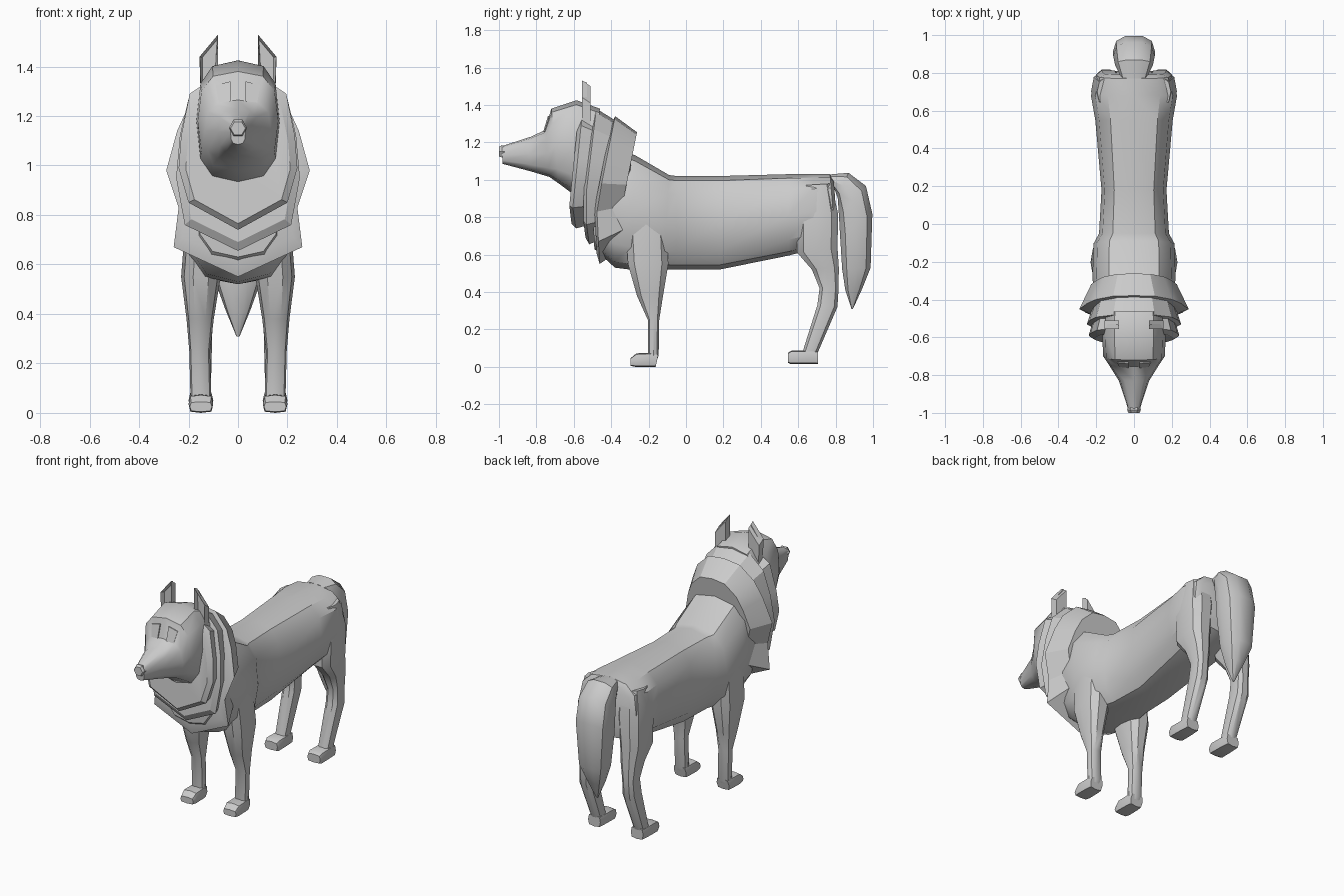
import bpy, bmesh, math


def finish(name, bm, angle=30, mirror=False):
    bmesh.ops.recalc_face_normals(bm, faces=bm.faces)
    me = bpy.data.meshes.new(name)
    bm.to_mesh(me)
    bm.free()
    ob = bpy.data.objects.new(name, me)
    bpy.context.collection.objects.link(ob)
    if mirror:
        ob.modifiers.new("mirror", 'MIRROR').use_mirror_merge = False
    bpy.ops.object.select_all(action='DESELECT')
    bpy.context.view_layer.objects.active = ob
    ob.select_set(True)
    if angle:
        bpy.ops.object.shade_smooth_by_angle(angle=math.radians(angle))
    return ob


def skin(bm, rings):
    # join closed rings of points and cap both ends
    vs = [[bm.verts.new(p) for p in r] for r in rings]
    for a, b in zip(vs, vs[1:]):
        for i in range(len(a)):
            j = (i + 1) % len(a)
            bm.faces.new((a[i], a[j], b[j], b[i]))
    bm.faces.new(vs[0])
    bm.faces.new(vs[-1])


def section(y0, z0, y1, z1, hw, xc=0, n=12, e=0.8):
    # rounded section spanning two side-view points, with half width hw
    pts = []
    for i in range(n):
        t = math.tau * i / n
        c, s = math.cos(t), math.sin(t)
        c = math.copysign(abs(c) ** e, c)
        s = math.copysign(abs(s) ** e, s)
        pts.append((xc + hw * c, (y0 + y1) / 2 + (y0 - y1) / 2 * s,
                    (z0 + z1) / 2 + (z0 - z1) / 2 * s))
    return pts


def loft(name, secs, n=12, e=0.8, angle=35, mirror=False):
    bm = bmesh.new()
    skin(bm, [section(*s, n=n, e=e) for s in secs])
    return finish(name, bm, angle, mirror)


def ruff(name, half, slope, steps):
    # tilted fur collar: outline swept through (y, scale) steps
    outline = half + [(-x, z) for x, z in reversed(half[1:-1])]
    rings = []
    for y0, k in steps:
        ring = []
        for x, z in outline:
            zz = 0.95 + (z - 0.95) * k
            ring.append((x * k, y0 + slope * (zz - 1) + 0.25 * max(0, 0.85 - zz), zz))
        rings.append(ring)
    bm = bmesh.new()
    skin(bm, rings)
    return finish(name, bm, 25)


# Torso from chest to rump
loft("torso", [
    (-.51, 1.10, -.49, .63, .17), (-.40, 1.18, -.38, .53, .21),
    (-.27, 1.13, -.30, .52, .22), (-.09, 1.025, -.12, .52, .215),
    (-.05, 1.02, -.05, .52, .185), (.18, 1.02, .18, .52, .172),
    (.55, 1.03, .55, .595, .205), (.68, 1.03, .68, .63, .228),
    (.77, 1.03, .80, .66, .20), (.79, 1.0, .81, .72, .17)], e=.72)

# Layered fur ruff
ruff("rear_ruff", [(0, 1.34), (.11, 1.325), (.2, 1.24), (.246, 1.14), (.29, .98),
                   (.24, .83), (.26, .67), (0, .55)], .2,
     [(-.46, .86), (-.447, 1), (-.313, .78)])
ruff("middle_ruff", [(0, 1.38), (.11, 1.36), (.2, 1.27), (.235, 1.12), (.25, .95),
                     (.215, .76), (0, .655)], .12,
     [(-.54, .88), (-.525, 1), (-.42, .86)])
ruff("front_ruff", [(0, 1.35), (.12, 1.34), (.195, 1.29), (.23, 1.12), (.24, .99),
                    (.2, .85), (0, .74)], .1,
     [(-.61, .88), (-.59, 1), (-.49, .88)])

# Head and snout
loft("head", [
    (-.985, 1.18, -.98, 1.085, .03), (-.83, 1.23, -.83, 1.045, .08),
    (-.755, 1.265, -.73, 1.015, .135), (-.72, 1.38, -.68, .98, .163),
    (-.585, 1.425, -.62, .935, .168), (-.46, 1.38, -.52, .92, .165)], e=.7, angle=40)
loft("nose", [(-1.0, 1.18, -1.0, 1.12, .03), (-.985, 1.19, -.985, 1.115, .036),
              (-.97, 1.185, -.97, 1.115, .034)], n=6, e=1, angle=20)

# Eye panels
bm = bmesh.new()
eye = [(.03, 1.26), (.078, 1.255), (.09, 1.325), (.03, 1.34)]
skin(bm, [[(x, y - .3 * (z - 1.3) * -1 + .15 * x, z) for x, z in eye] for y in (-.755, -.69)])
finish("eye", bm, 0, True)

# Ears: slanted plates with a hollow front
bm = bmesh.new()
ear = [(.09, 1.28), (.15, 1.28), (.155, 1.44), (.08, 1.53), (.08, 1.38)]
skin(bm, [[(x, y, z - .03 * (y + .555) / .045) for x, z in ear] for y in (-.555, -.51)])
bm.faces.ensure_lookup_table()
front = min(bm.faces, key=lambda f: f.calc_center_median().y)
bmesh.ops.recalc_face_normals(bm, faces=bm.faces)
bmesh.ops.inset_region(bm, faces=[front], thickness=.012, depth=0)
for v in front.verts:
    v.co.y += .025
finish("ear", bm, 0, True)

# Front legs and paws
loft("front_leg", [
    (-.33, .80, -.10, .80, .075, .135), (-.315, .55, -.09, .55, .08, .15),
    (-.265, .38, -.12, .38, .055, .153), (-.205, .25, -.142, .25, .042, .155),
    (-.205, .06, -.145, .06, .042, .15), (-.20, .02, -.16, .02, .04, .15)],
    n=10, mirror=True)
loft("front_paw", [
    (-.298, .045, -.298, .005, .045, .15), (-.265, .072, -.27, 0, .05, .15),
    (-.19, .075, -.19, 0, .048, .15), (-.147, .07, -.162, 0, .043, .15)],
    n=8, e=.45, mirror=True)

# Hind legs and paws
loft("hind_leg", [
    (.62, .97, .78, .98, .075, .12), (.59, .82, .817, .82, .09, .137),
    (.59, .61, .815, .63, .075, .145), (.67, .52, .82, .53, .06, .148),
    (.712, .42, .818, .42, .045, .15), (.70, .33, .812, .32, .048, .152),
    (.625, .09, .71, .085, .04, .15), (.62, .05, .70, .05, .04, .15)],
    n=10, mirror=True)
loft("hind_paw", [
    (.545, .075, .545, .022, .045, .15), (.565, .087, .56, .015, .05, .15),
    (.65, .087, .65, .015, .048, .15), (.705, .085, .705, .015, .043, .15)],
    n=8, e=.45, mirror=True)

# Bushy hanging tail
loft("tail", [
    (.77, 1.03, .79, .96, .07), (.87, 1.04, .81, .90, .10),
    (.965, .97, .815, .80, .11), (1.0, .82, .82, .70, .112),
    (.99, .53, .832, .52, .09), (.945, .42, .85, .41, .05),
    (.892, .308, .885, .308, .006)], n=10)
